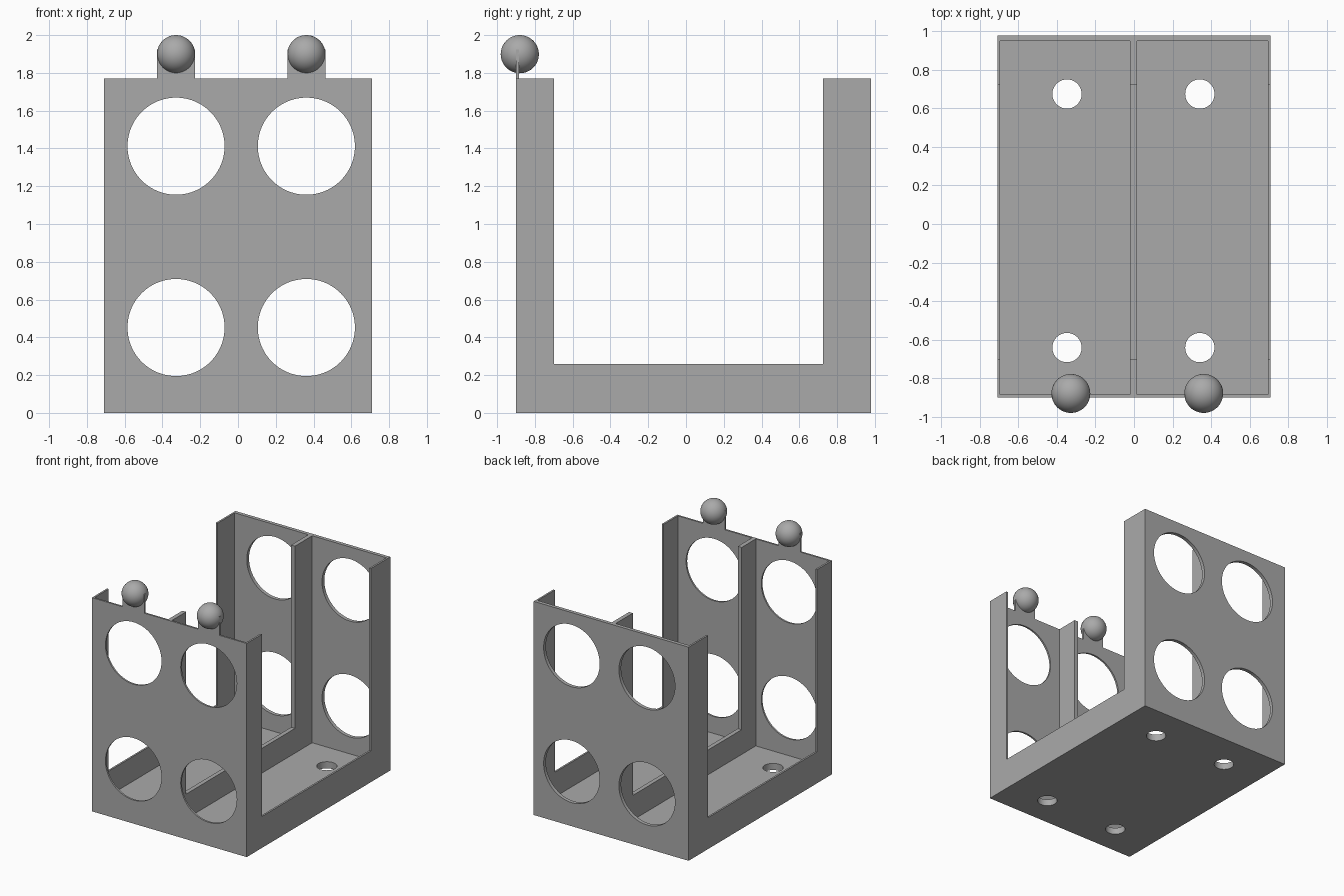
import bpy, bmesh
from math import pi, cos, sin, radians
from mathutils import Matrix

cube = bpy.data.objects.get("Cube")
if cube:
    bpy.data.objects.remove(cube, do_unlink=True)

grey = bpy.data.materials.new("plain grey")
grey.use_nodes = True
colour = (0.4, 0.4, 0.4, 1)
grey.diffuse_color = colour
grey.node_tree.nodes["Principled BSDF"].inputs["Base Color"].default_value = colour

# Overall sizes
HALF_X, FRONT, BACK, TOP = 0.71, -0.90, 0.98, 1.77
THIN, BACK_THICK, FLOOR = 0.015, 0.03, 0.055
BAYS = (-0.328, 0.362)

# Local z of each plate points along the named axis
AXES = {
    "x": Matrix(((0, 0, 1, 0), (1, 0, 0, 0), (0, 1, 0, 0), (0, 0, 0, 1))),
    "y": Matrix(((1, 0, 0, 0), (0, 0, -1, 0), (0, 1, 0, 0), (0, 0, 0, 1))),
    "z": Matrix.Identity(4),
}


def finish(name, bm):
    bmesh.ops.recalc_face_normals(bm, faces=bm.faces)
    mesh = bpy.data.meshes.new(name)
    bm.to_mesh(mesh)
    bm.free()
    mesh.materials.append(grey)
    obj = bpy.data.objects.new(name, mesh)
    bpy.context.collection.objects.link(obj)
    bpy.ops.object.select_all(action="DESELECT")
    obj.select_set(True)
    bpy.context.view_layer.objects.active = obj
    bpy.ops.object.shade_smooth_by_angle(angle=radians(30))


def circle(cx, cy, r, n=64):
    return [(cx + r * cos(2 * pi * i / n), cy + r * sin(2 * pi * i / n)) for i in range(n)]


def plate(name, axis, low, high, outline, holes=()):
    """Flat outline with round holes, extruded from low to high along an axis."""
    curve = bpy.data.curves.new(name, "CURVE")
    curve.dimensions = "2D"
    curve.fill_mode = "BOTH"
    curve.extrude = (high - low) / 2
    for points in [outline, *holes]:
        spline = curve.splines.new("POLY")
        spline.points.add(len(points) - 1)
        for p, (a, b) in zip(spline.points, points):
            p.co = (a, b, 0, 1)
        spline.use_cyclic_u = True
    temp = bpy.data.objects.new(name, curve)
    bpy.context.collection.objects.link(temp)
    bpy.context.view_layer.update()
    mesh = bpy.data.meshes.new_from_object(
        temp.evaluated_get(bpy.context.evaluated_depsgraph_get()))
    bpy.data.objects.remove(temp)
    bpy.data.curves.remove(curve)
    bm = bmesh.new()
    bm.from_mesh(mesh)
    bpy.data.meshes.remove(mesh)
    bmesh.ops.remove_doubles(bm, verts=bm.verts, dist=0.0001)
    middle = (low + high) / 2
    offset = [middle if axis == a else 0 for a in "xyz"]
    bm.transform(Matrix.Translation(offset) @ AXES[axis])
    finish(name, bm)


# End walls with four large round openings; the front one carries two tabs
openings = [circle(x, z, 0.257, 96) for x in BAYS for z in (0.452, 1.412)]
base = [(HALF_X, 0), (-HALF_X, 0), (-HALF_X, TOP)]
tabs = []
for x in BAYS:
    tabs += [(x - 0.1, TOP), (x - 0.1, 1.925), (x + 0.1, 1.925), (x + 0.1, TOP)]
plate("front_wall", "y", FRONT, FRONT + THIN, base + tabs + [(HALF_X, TOP)], openings)
plate("back_wall", "y", BACK - BACK_THICK, BACK, base + [(HALF_X, TOP)], openings)


# U-shaped side walls and centre divider
def u_shape(bottom):
    start, end = FRONT + THIN, BACK - BACK_THICK
    return [(start, bottom), (end, bottom), (end, TOP), (0.725, TOP),
            (0.725, 0.26), (-0.70, 0.26), (-0.70, TOP), (start, TOP)]


plate("right_side_wall", "x", -HALF_X, -HALF_X + THIN, u_shape(0))
plate("left_side_wall", "x", HALF_X - THIN, HALF_X, u_shape(0))
plate("centre_divider", "x", -0.02, 0.015, u_shape(FLOOR))

# Floor with four screw holes
inner = HALF_X - THIN
plate("floor", "z", 0, FLOOR,
      [(s * inner, y) for s, y in ((-1, FRONT + THIN), (1, FRONT + THIN),
                                   (1, BACK - BACK_THICK), (-1, BACK - BACK_THICK))],
      [circle(x, y, 0.076) for x in (-0.348, 0.342) for y in (-0.642, 0.675)])

# Balls on the tabs
for side, x in zip(("right", "left"), BAYS):
    bm = bmesh.new()
    bmesh.ops.create_uvsphere(bm, u_segments=48, v_segments=24, radius=0.101,
                              matrix=Matrix.Translation((x, -0.88, 1.899)))
    finish(side + "_ball", bm)
